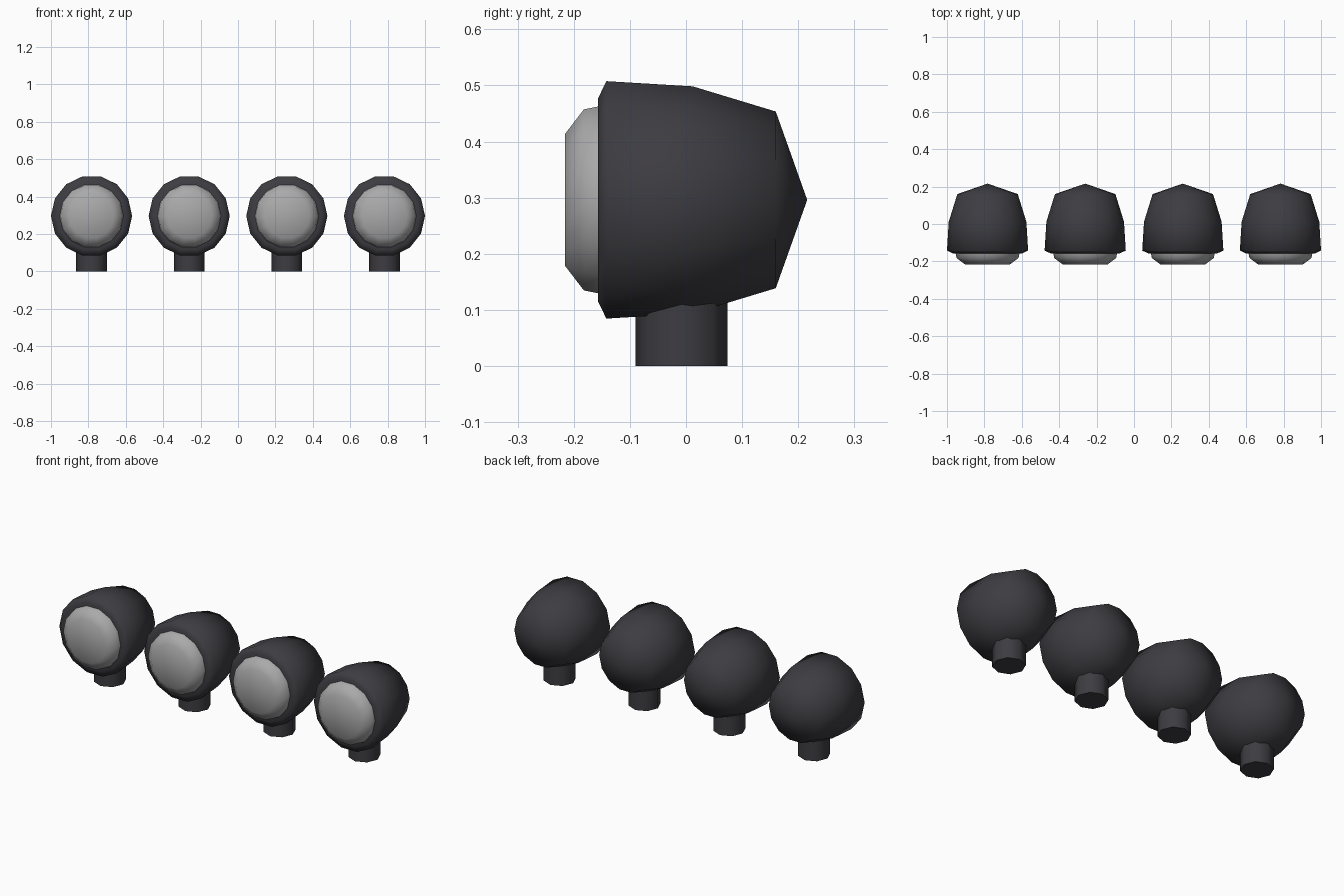
import bpy, math

if "Cube" in bpy.data.objects:
    bpy.data.objects.remove(bpy.data.objects["Cube"])

SIDES, ZC = 14, 0.296

def material(name, col):
    m = bpy.data.materials.new(name)
    m.diffuse_color = (*col, 1)
    m.use_nodes = True
    m.node_tree.nodes["Principled BSDF"].inputs["Base Color"].default_value = m.diffuse_color
    return m

dark = material("dark_housing", (0.047, 0.045, 0.053))
glass = material("grey_lens", (0.40, 0.40, 0.40))

def finish(name, verts, faces, mat, angle):
    me = bpy.data.meshes.new(name)
    me.from_pydata(verts, [], faces)
    me.materials.append(mat)
    ob = bpy.data.objects.new(name, me)
    bpy.context.collection.objects.link(ob)
    bpy.ops.object.select_all(action='DESELECT')
    ob.select_set(True)
    bpy.context.view_layer.objects.active = ob
    bpy.ops.object.shade_smooth_by_angle(angle=math.radians(angle))

def lathe_y(name, x, profile, mat, angle):
    """Revolve (y, radius) points round a front-to-back axis; radius 0 is a pole."""
    verts, rings, faces = [], [], []
    for y, r in profile:
        n = SIDES if r > 0 else 1
        rings.append([len(verts) + i for i in range(n)])
        for i in range(n):
            a = 2 * math.pi * i / SIDES
            verts.append((x + r * math.cos(a), y, ZC + r * math.sin(a)))
    for a, b in zip(rings, rings[1:]):
        for i in range(SIDES):
            j = (i + 1) % SIDES
            if len(a) == 1:
                faces.append((a[0], b[j], b[i])[::-1])
            elif len(b) == 1:
                faces.append((a[i], b[0], a[j])[::-1][::-1])
            else:
                faces.append((a[i], b[i], b[j], a[j]))
    # orient outwards (front pole winding must match the side bands)
    faces = [f if outward(verts, f, x) else f[::-1] for f in faces]
    finish(name, verts, faces, mat, angle)

def outward(verts, f, x):
    a, b, c = verts[f[0]], verts[f[1]], verts[f[2]]
    u = [b[k] - a[k] for k in range(3)]
    v = [c[k] - a[k] for k in range(3)]
    n = (u[1]*v[2]-u[2]*v[1], u[2]*v[0]-u[0]*v[2], u[0]*v[1]-u[1]*v[0])
    mid = [sum(verts[i][k] for i in f) / len(f) for k in range(3)]
    return n[0]*(mid[0]-x) + n[1]*mid[1] + n[2]*(mid[2]-ZC) > 0

def stem(name, x):
    n, r = 8, 0.082
    verts = [(x + r * math.cos(2*math.pi*i/n), -0.008 + r * math.sin(2*math.pi*i/n), z)
             for z in (0, 0.13) for i in range(n)]
    faces = [(i, (i+1) % n, n + (i+1) % n, n + i) for i in range(n)]
    faces += [tuple(range(n))[::-1], tuple(range(n, 2*n))]
    finish(name, verts, faces, dark, 60)

# Row of four spotlights
for k in range(4):
    x = -0.783 + k * 0.522
    lathe_y(f"lamp_housing_{k+1}", x,
            [(-0.157, 0), (-0.157, 0.185), (-0.142, 0.217), (0.012, 0.2075),
             (0.16, 0.1615), (0.216, 0)], dark, 70)
    lathe_y(f"lamp_lens_{k+1}", x,
            [(-0.216, 0), (-0.216, 0.12), (-0.182, 0.1655), (-0.155, 0.171)], glass, 70)
    stem(f"lamp_stem_{k+1}", x)
